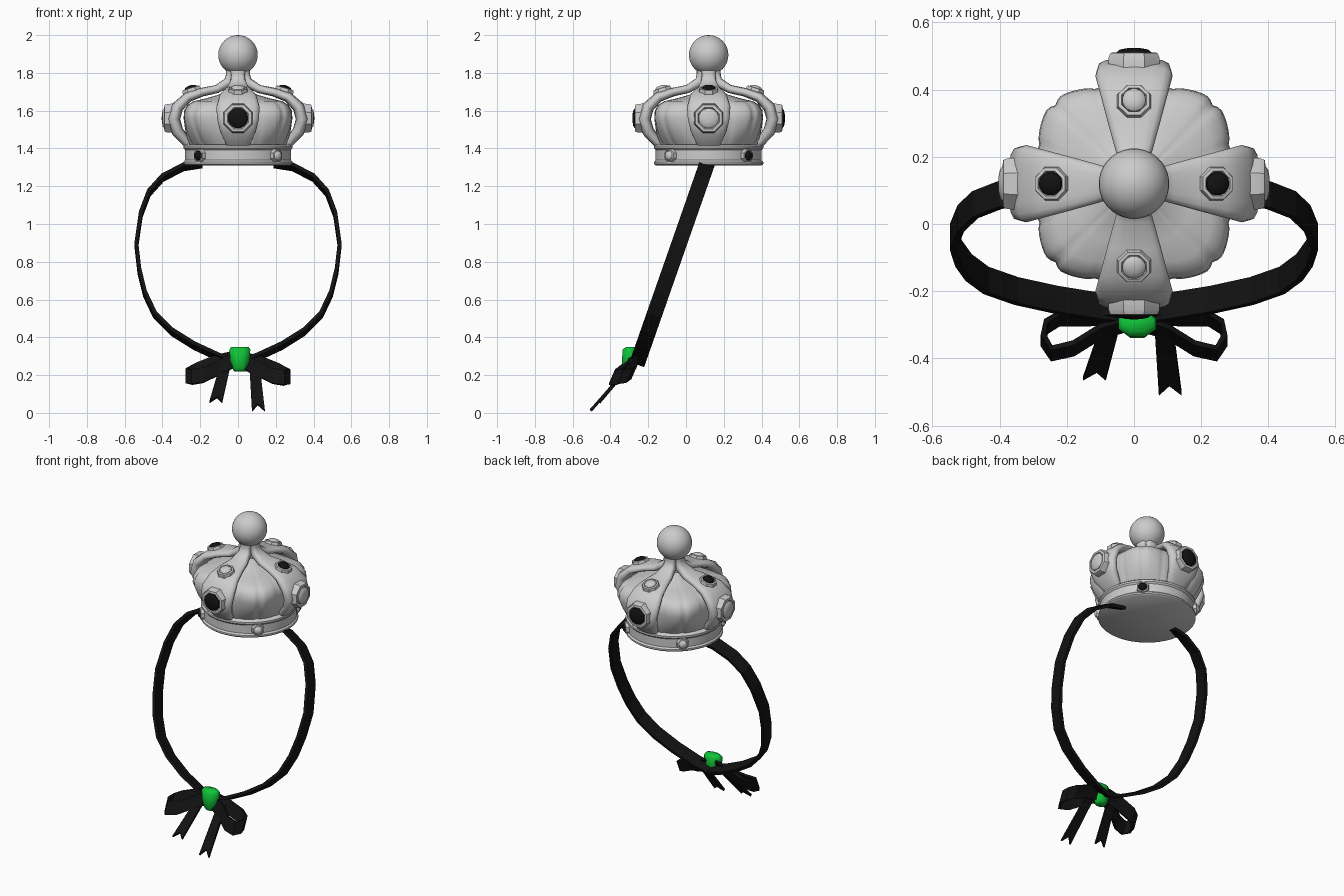
import bpy, bmesh, math
from mathutils import Vector

if "Cube" in bpy.data.objects:
    bpy.data.objects.remove(bpy.data.objects["Cube"])

CY = 0.12  # crown centre on y


def material(name, rgb):
    m = bpy.data.materials.new(name)
    m.diffuse_color = (*rgb, 1)
    m.use_nodes = True
    m.node_tree.nodes["Principled BSDF"].inputs["Base Color"].default_value = m.diffuse_color
    return m


GREY = material("pale_grey", (0.6, 0.6, 0.6))
BLACK = material("black", (0.006, 0.006, 0.006))
GREEN = material("green", (0.005, 0.55, 0.04))


def finish(name, bm, mat, smooth=40):
    bmesh.ops.recalc_face_normals(bm, faces=bm.faces)
    me = bpy.data.meshes.new(name)
    bm.to_mesh(me)
    bm.free()
    ob = bpy.data.objects.new(name, me)
    bpy.context.collection.objects.link(ob)
    me.materials.append(mat)
    if smooth:
        bpy.ops.object.select_all(action='DESELECT')
        ob.select_set(True)
        bpy.context.view_layer.objects.active = ob
        bpy.ops.object.shade_smooth_by_angle(angle=math.radians(smooth))
    return ob


def loft(name, sections, mat, smooth=40):
    """Skin a list of equal-length closed sections and cap both ends."""
    bm = bmesh.new()
    rings = [[bm.verts.new(p) for p in s] for s in sections]
    n = len(rings[0])
    for a, b in zip(rings, rings[1:]):
        for i in range(n):
            j = (i + 1) % n
            bm.faces.new((a[i], a[j], b[j], b[i]))
    bm.faces.new(rings[0])
    bm.faces.new(rings[-1])
    return finish(name, bm, mat, smooth)


def lathe(name, profile, mat, centre, axis=(0, 0, 1), n=24, smooth=40):
    """Turn (radius, height) points about an axis through centre."""
    q = Vector(axis).to_track_quat('Z', 'Y')
    secs = []
    for r, h in profile:
        secs.append([Vector(centre) + q @ Vector((r * math.cos(t), r * math.sin(t), h))
                     for t in (2 * math.pi * (i + 0.5) / n for i in range(n))])
    return loft(name, secs, mat, smooth)


def ribbon(name, path, across, width, thick=0.016):
    """Flat band following a path, its width lying along the given direction."""
    pts = [Vector(p) for p in path]
    w = Vector(across).normalized()
    secs = []
    for i, p in enumerate(pts):
        t = (pts[min(i + 1, len(pts) - 1)] - pts[max(i - 1, 0)]).normalized()
        k = t.cross(w).normalized() * thick / 2
        h = w * width / 2
        secs.append([p - h - k, p + h - k, p + h + k, p - h + k])
    return loft(name, secs, BLACK, 0)


def stud(name, centre, axis, r, gem_mat):
    """Faceted collar with a domed gem."""
    lathe(name + "_collar", [(r * 1.1, -0.03), (r * 1.08, 0.0), (r, 0.014), (r * 0.8, 0.016),
                             (r * 0.72, 0.006)], GREY, centre, axis, 8, 30)
    g = r * 0.7
    lathe(name + "_gem", [(g, 0), (g, 0.016), (g * 0.8, 0.024), (g * 0.4, 0.028), (g * 0.05, 0.029)],
          gem_mat, centre, axis, 16)


# Base band with raised rims
lathe("base_band", [(0.01, 1.31), (0.28, 1.31), (0.29, 1.318), (0.29, 1.328), (0.281, 1.338),
                    (0.281, 1.392), (0.29, 1.402), (0.29, 1.414), (0.28, 1.422), (0.01, 1.422)],
      GREY, (0, CY, 0), n=48)

# Puffed cap: rounded-square levels (z, half size, squareness) with stitched seams
levels = [(1.41, .255, 2), (1.45, .27, 2.5), (1.5, .28, 3.2), (1.56, .288, 4), (1.6, .285, 4),
          (1.63, .268, 4), (1.65, .235, 4), (1.665, .17, 3.5), (1.685, .1, 3), (1.73, .04, 2)]
N = 144
secs = []
for z, a, e in levels:
    sec = []
    for i in range(N):
        t = 2 * math.pi * i / N
        r = a / (abs(math.cos(t)) ** e + abs(math.sin(t)) ** e) ** (1 / e)
        deg = abs((math.degrees(t) % 90) - 45)
        r *= 1 - 0.035 * max(0, 1 - deg / 4) - 0.015 * max(0, 1 - abs(deg - 22.5) / 3)
        sec.append((r * math.cos(t), CY + r * math.sin(t), z))
    secs.append(sec)
loft("puffed_cap", secs, GREY, 50)

# Four arching arms: (radius, z, half width, half thickness)
arm = [(.03, 1.835, .048, .035), (.034, 1.79, .036, .03), (.05, 1.752, .04, .026),
       (.11, 1.715, .058, .022), (.19, 1.698, .08, .023), (.265, 1.672, .1, .027),
       (.32, 1.62, .115, .032), (.34, 1.555, .11, .034), (.32, 1.49, .095, .032),
       (.265, 1.425, .065, .025)]
for k in range(4):
    t = k * math.pi / 2
    out, side = Vector((math.cos(t), math.sin(t), 0)), Vector((-math.sin(t), math.cos(t), 0))
    base = Vector((0, CY, 0))
    mid = [base + out * p[0] + Vector((0, 0, p[1])) for p in arm]
    secs = []
    for i, (r, z, w, h) in enumerate(arm):
        tan = mid[min(i + 1, len(arm) - 1)] - mid[max(i - 1, 0)]
        nor = side.cross(tan.normalized())
        sec = []
        for j in range(16):
            c, s = math.cos(j * math.pi / 8), math.sin(j * math.pi / 8)
            sec.append(mid[i] + side * w * math.copysign(abs(c) ** .7, c)
                       + nor * h * math.copysign(abs(s) ** .7, s))
        secs.append(sec)
    loft("arm", secs, GREY, 50)
    low, high = (GREY, BLACK) if k % 2 == 0 else (BLACK, GREY)
    stud("arm_stud", base + out * .375 + Vector((0, 0, 1.56)), out, .076, low)
    stud("top_stud", base + out * .245 + Vector((0, 0, 1.706)), out * .3 + Vector((0, 0, 1)), .05, high)
    # Small stud on the band, between arms
    d = Vector((math.cos(t + math.pi / 4), math.sin(t + math.pi / 4), 0))
    stud("band_stud", base + d * .284 + Vector((0, 0, 1.362)), d, .036, BLACK if k % 2 == 0 else GREY)

# Stem and ball finial
lathe("stem", [(.05, 1.69), (.055, 1.75), (.052, 1.79), (.066, 1.84)], GREY, (0, CY, 0), n=16)
lathe("ball_finial", [(max(.001, .105 * math.sin(i * math.pi / 16)), -.105 * math.cos(i * math.pi / 16))
                      for i in range(17)], GREY, (0, CY, 1.895), n=32, smooth=60)

# Neck strap, mirrored halves on a sloping plane
half = [(.19, 1.318), (.29, 1.302), (.4, 1.245), (.472, 1.165), (.515, 1.05), (.538, .89), (.522, .75),
        (.492, .63), (.44, .52), (.35, .43), (.23, .355), (.1, .295), (0, .265)]
for sx in (1, -1):
    ribbon("strap", [(sx * x, .105 - .35 * (1.3 - z), z) for x, z in half], (0, .94, -.34), .082, .02)

# Bow loops
loop = [(.03, -.28, .28), (.12, -.28, .26), (.22, -.28, .22), (.262, -.305, .2), (.27, -.345, .19),
        (.245, -.385, .185), (.18, -.37, .195), (.1, -.32, .235), (.03, -.3, .27)]
for sx in (1, -1):
    ribbon("bow_loop", [(sx * x, y, z + (.005 if sx < 0 else 0)) for x, y, z in loop],
           (0, .4, .92), .085)

# Bow tails with notched ends
for start, end in (((.085, -.27, .28), (.108, -.505, .012)), ((-.06, -.27, .28), (-.118, -.46, .055))):
    a, b = Vector(start), Vector(end)
    d = b - a
    nor = Vector((1, 0, 0)).cross(d).normalized() * .008
    outline = [(-.026, 0), (.026, 0), (.034, 1), (0, .88), (-.034, 1)]
    flat = [a + d * v + Vector((u, 0, 0)) for u, v in outline]
    loft("bow_tail", [[p - nor for p in flat], [p + nor for p in flat]], BLACK, 0)

# Green knot, tapering downwards: (z, half width, half depth, y)
knot = [(.35, .05, .025, -.295), (.335, .06, .042, -.297), (.28, .056, .045, -.297),
        (.235, .042, .04, -.3), (.218, .034, .025, -.3)]
loft("knot", [[(.01 + w * math.cos(t), y + h * math.sin(t), z)
               for t in (math.pi * (i + .5) / 4 for i in range(8))] for z, w, h, y in knot], GREEN, 60)
